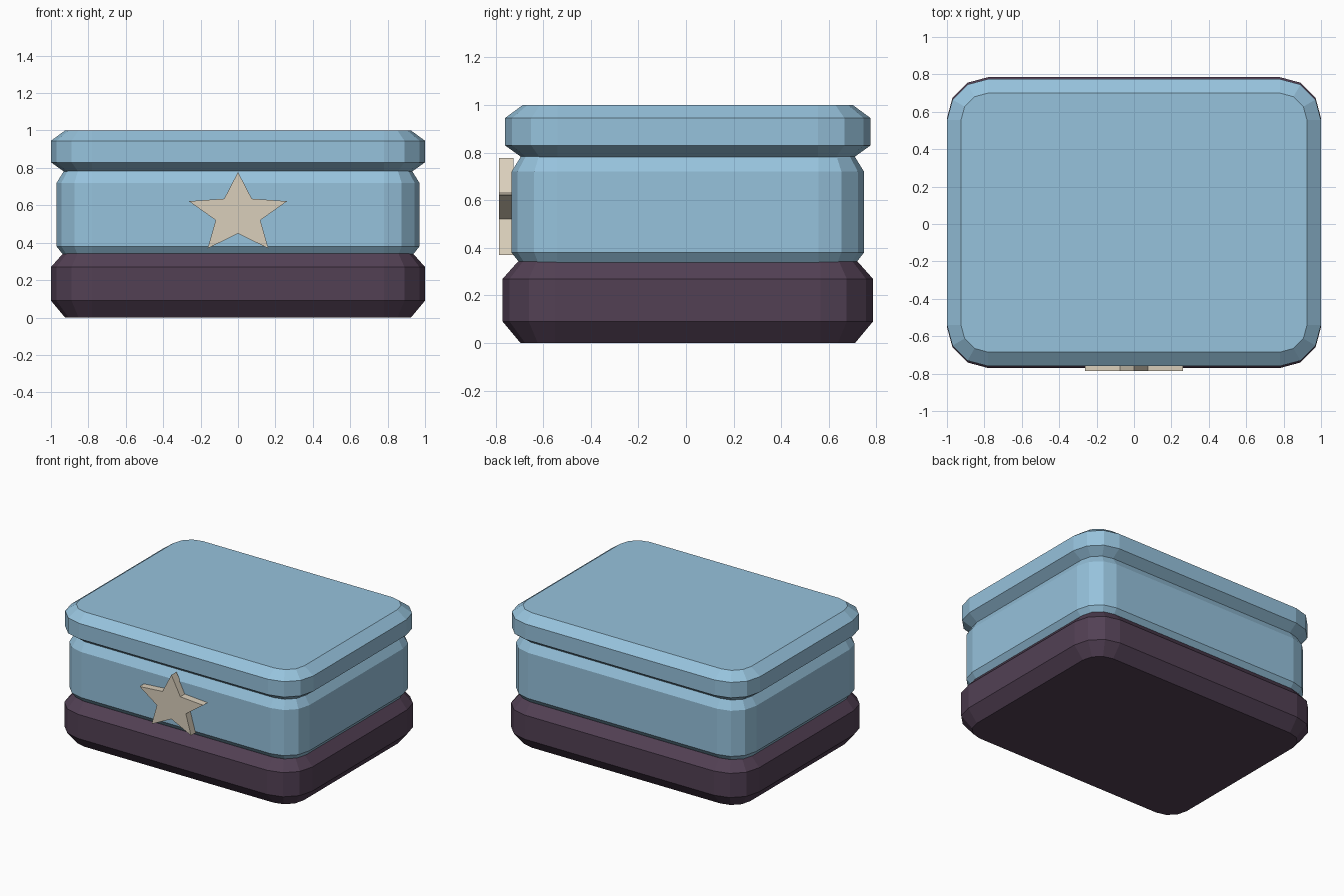
import bpy, bmesh, math

if "Cube" in bpy.data.objects:
    bpy.data.objects.remove(bpy.data.objects["Cube"])

CY = 0.0075       # box centre in y
SEGMENTS = 3      # facets per rounded corner


def material(name, rgb):
    def lin(c):
        c /= 255
        return c / 12.92 if c <= 0.04045 else ((c + 0.055) / 1.055) ** 2.4
    m = bpy.data.materials.new(name)
    m.diffuse_color = (*[lin(c) for c in rgb], 1)
    m.use_nodes = True
    m.node_tree.nodes["Principled BSDF"].inputs["Base Color"].default_value = m.diffuse_color
    return m


def finish(bm, name, mat):
    bmesh.ops.recalc_face_normals(bm, faces=bm.faces)
    mesh = bpy.data.meshes.new(name)
    bm.to_mesh(mesh)
    bm.free()
    mesh.materials.append(mat)
    ob = bpy.data.objects.new(name, mesh)
    bpy.context.collection.objects.link(ob)
    return ob


def rounded_loop(hx, hy, r):
    """Outline of a rounded rectangle with faceted corners."""
    pts = []
    for q, (sx, sy) in enumerate([(1, 1), (-1, 1), (-1, -1), (1, -1)]):
        for i in range(SEGMENTS + 1):
            a = math.pi / 2 * (q + i / SEGMENTS)
            pts.append((sx * (hx - r) + r * math.cos(a),
                        sy * (hy - r) + r * math.sin(a)))
    return pts


def slab(name, hx, hy, r, profile, mat):
    """Loft rounded rectangles through a profile of (z, inset) pairs."""
    bm = bmesh.new()
    rings = [[bm.verts.new((x, y + CY, z))
              for x, y in rounded_loop(hx - d, hy - d, r - d)]
             for z, d in profile]
    n = len(rings[0])
    for a, b in zip(rings, rings[1:]):
        for i in range(n):
            j = (i + 1) % n
            bm.faces.new((a[i], a[j], b[j], b[i]))
    bm.faces.new(rings[0][::-1])
    bm.faces.new(rings[-1])
    return finish(bm, name, mat)


blue = material("light blue", (150, 194, 220))
purple = material("dark purple", (82, 64, 84))
beige = material("beige", (218, 207, 187))

# Stacked box parts
slab("base", 1.0, 0.7775, 0.22,
     [(0, 0.075), (0.09, 0), (0.27, 0), (0.343, 0.065)], purple)
slab("body", 0.97, 0.74, 0.19,
     [(0.335, 0.035), (0.38, 0), (0.72, 0), (0.785, 0.04)], blue)
slab("lid", 1.0, 0.7675, 0.22,
     [(0.78, 0.07), (0.83, 0), (0.945, 0), (1.0, 0.075)], blue)

# Star plate on the front
bm = bmesh.new()
outline = []
for i in range(10):
    k = 1.0 if i % 2 == 0 else 0.455
    a = math.pi / 2 + i * math.pi / 5
    outline.append(bm.verts.new((0.276 * k * math.cos(a), -0.785,
                                 0.552 + 0.226 * k * math.sin(a))))
face = bm.faces.new(outline)
ext = bmesh.ops.extrude_face_region(bm, geom=[face], use_keep_orig=True)
bmesh.ops.translate(bm, vec=(0, 0.06, 0),
                    verts=[g for g in ext["geom"] if isinstance(g, bmesh.types.BMVert)])
finish(bm, "star_badge", beige)
